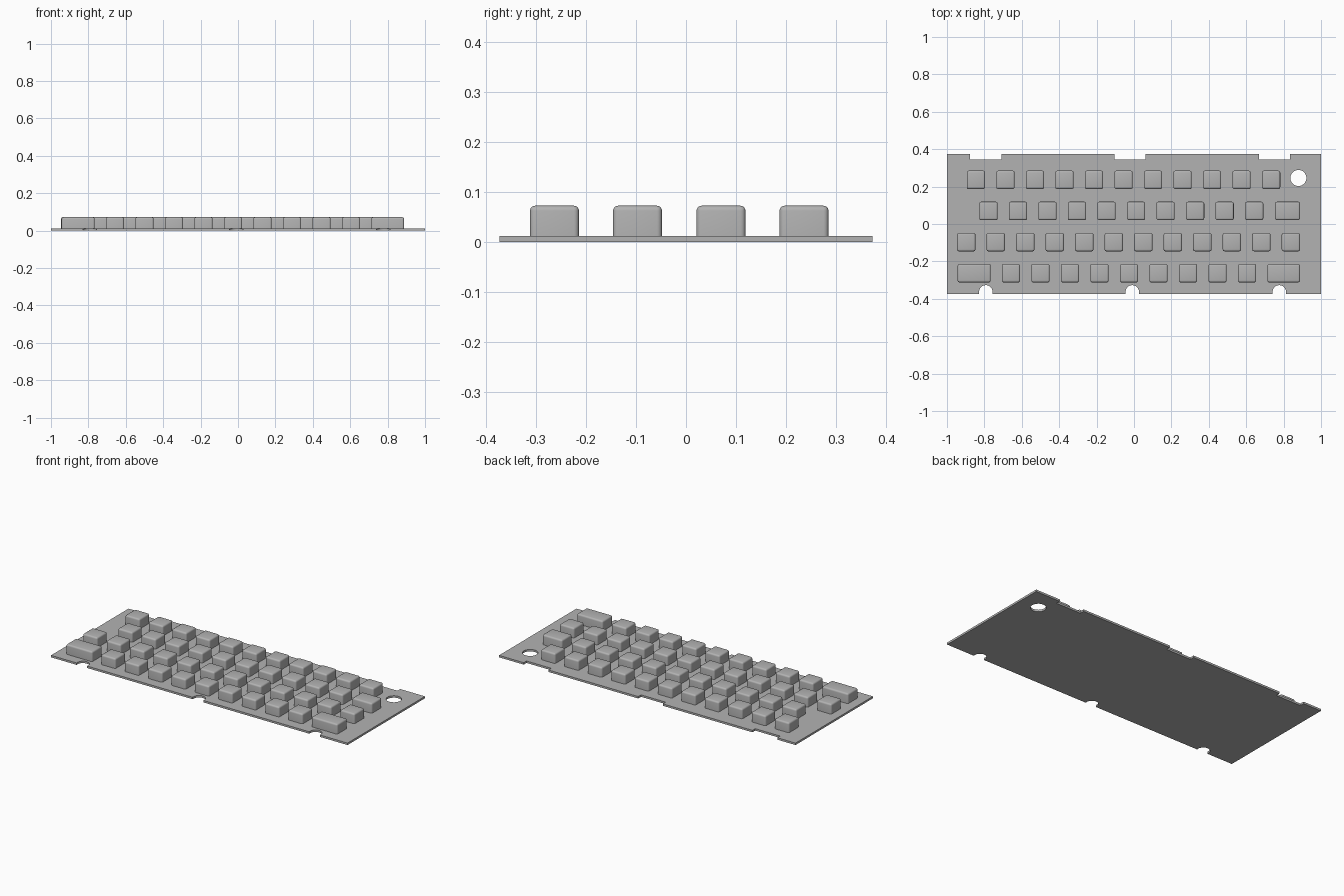
import bpy, bmesh, math

if "Cube" in bpy.data.objects:
    bpy.data.objects.remove(bpy.data.objects["Cube"])

PLATE_T = 0.012          # plate thickness
KEY_TOP = 0.072          # height of the key tops
KEY = 0.098              # key width
PITCH = 0.1578           # key spacing

grey = bpy.data.materials.new("light_grey")
grey.diffuse_color = (0.45, 0.45, 0.45, 1)
grey.use_nodes = True
grey.node_tree.nodes["Principled BSDF"].inputs["Base Color"].default_value = grey.diffuse_color


def finish(bm, name):
    bmesh.ops.recalc_face_normals(bm, faces=bm.faces)
    me = bpy.data.meshes.new(name)
    bm.to_mesh(me)
    bm.free()
    me.materials.append(grey)
    ob = bpy.data.objects.new(name, me)
    bpy.context.collection.objects.link(ob)
    bpy.ops.object.select_all(action='DESELECT')
    ob.select_set(True)
    bpy.context.view_layer.objects.active = ob
    bpy.ops.object.shade_smooth_by_angle(angle=math.radians(35))
    return ob


def arc(cx, cy, r, a0, a1, n):
    return [(cx + r * math.cos(math.radians(a0 + (a1 - a0) * i / n)),
             cy + r * math.sin(math.radians(a0 + (a1 - a0) * i / n))) for i in range(n + 1)]


# Base plate: outline with round slots in front, shallow notches behind, one hole
Y = 0.373
outline = [(-1, -Y)]
for cx in (-0.792, -0.009, 0.777):
    outline += [(cx - 0.036, -Y)] + arc(cx, -0.363, 0.036, 180, 0, 16) + [(cx + 0.036, -Y)]
outline += [(1, -Y), (1, Y)]
for x0, x1 in ((0.667, 0.834), (-0.105, 0.061), (-0.878, -0.709)):
    outline += [(x1, Y), (x1, 0.346), (x0, 0.346), (x0, Y)]
outline += [(-1, Y)]
hole = arc(0.879, 0.246, 0.043, 0, 360, 32)[:-1]

bm = bmesh.new()
for loop in (outline, hole):
    vs = [bm.verts.new((x, y, 0)) for x, y in loop]
    for a, b in zip(vs, vs[1:] + vs[:1]):
        bm.edges.new((a, b))
bmesh.ops.triangle_fill(bm, edges=bm.edges[:], use_beauty=True)
ext = bmesh.ops.extrude_face_region(bm, geom=bm.faces[:])
bmesh.ops.translate(bm, vec=(0, 0, PLATE_T),
                    verts=[g for g in ext['geom'] if isinstance(g, bmesh.types.BMVert)])
finish(bm, "base_plate")


# Keycap: box rounded on its upright and top edges
def keycap(name, x0, x1, y):
    bm = bmesh.new()
    bmesh.ops.create_cube(bm, size=1)
    for v in bm.verts:
        v.co = (x0 if v.co.x < 0 else x1, y + v.co.y * KEY,
                PLATE_T if v.co.z < 0 else KEY_TOP)
    edges = [e for e in bm.edges if max(v.co.z for v in e.verts) > PLATE_T + 0.01]
    bmesh.ops.bevel(bm, geom=edges, offset=0.01, segments=4, profile=0.5, affect='EDGES')
    finish(bm, name)


# Rows: y centre, first key centre, number of keys, wide keys (x from, x to)
rows = [
    (0.236, -0.845, 11, []),
    (0.070, -0.778, 10, [(0.754, 0.888)]),
    (-0.097, -0.897, 12, []),
    (-0.263, -0.658, 9, [(-0.943, -0.766), (0.713, 0.888)]),
]
for r, (y, start, count, wide) in enumerate(rows, 1):
    for i in range(count):
        c = start + i * PITCH
        keycap(f"key_row{r}_{i + 1}", c - KEY / 2, c + KEY / 2, y)
    for i, (x0, x1) in enumerate(wide, 1):
        keycap(f"wide_key_row{r}_{i}", x0, x1, y)
